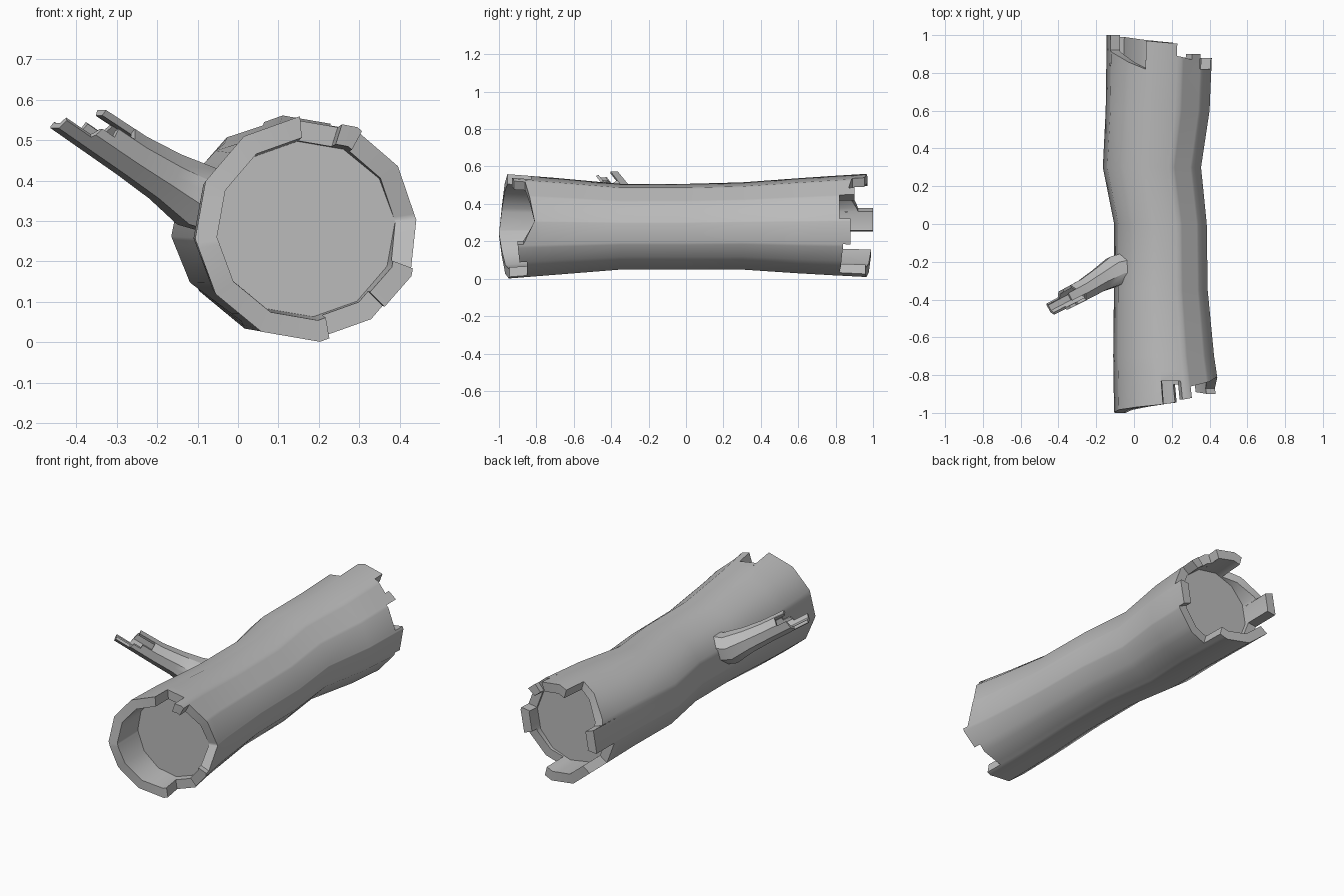
import bpy, bmesh, math
from mathutils import Vector

cube = bpy.data.objects.get("Cube")
if cube:
    bpy.data.objects.remove(cube)

grey = bpy.data.materials.new("weathered_grey")
grey.use_nodes = True
colour = (0.5, 0.5, 0.5, 1)
grey.diffuse_color = colour
grey.node_tree.nodes["Principled BSDF"].inputs["Base Color"].default_value = colour


def sample(rows, t):
    """Interpolate a table whose first column is the position."""
    t = min(max(t, rows[0][0]), rows[-1][0])
    for a, b in zip(rows, rows[1:]):
        if t <= b[0]:
            k = (t - a[0]) / (b[0] - a[0])
            return [p + (q - p) * k for p, q in zip(a[1:], b[1:])]


def facet(angle, sides, offset):
    """Unit direction on a regular polygon's outline."""
    step = 360 / sides
    local = (angle - offset) % step - step / 2
    r = math.cos(math.radians(step / 2)) / math.cos(math.radians(local))
    a = math.radians(angle)
    return r * math.cos(a), r * math.sin(a)


def ragged_tube(name, place, sides, offset, stations, ends):
    """Closed tube; each end is (cap position, list of rim pieces) or None.
    A rim piece is (start angle, end angle, start position, end position)."""
    angles = {round((offset + i * 360 / sides) % 360, 3) for i in range(sides)}
    for end in ends:
        if end:
            angles |= {round(p[i] % 360, 3) for p in end[1] for i in (0, 1)}
    angles = sorted(angles)
    spans = list(zip(angles, angles[1:] + [angles[0] + 360]))
    bm = bmesh.new()

    def face(*points):
        bm.faces.new([bm.verts.new(p) for p in points])

    # outer bark
    for s, t in zip(stations, stations[1:]):
        for a, b in spans:
            face(place(a, s, 1), place(b, s, 1), place(b, t, 1), place(a, t, 1))

    for base, end in zip((stations[0], stations[-1]), ends):
        if not end:
            face(*[place(a, base, 1) for a in angles])
            continue
        cap, pieces = end
        inner = 0.81 if sides > 8 else 0.72

        def extent(a, mid):
            for a0, a1, e0, e1 in pieces:
                if (mid - a0) % 360 < a1 - a0:
                    d = (mid - a0) % 360 + (a - mid)
                    return e0 + (e1 - e0) * d / (a1 - a0)

        # recessed end face
        face(*[place(a, cap, inner) for a in angles])
        lengths = []
        for a, b in spans:
            m = (a + b) / 2
            ea, eb = extent(a, m), extent(b, m)
            lengths.append((ea, eb))
            oa, ob = place(a, ea, 1), place(b, eb, 1)
            ia, ib = place(a, ea, inner), place(b, eb, inner)
            face(place(a, base, 1), place(b, base, 1), ob, oa)
            face(oa, ob, ib, ia)
            face(ia, ib, place(b, cap, inner), place(a, cap, inner))
        # tooth sides
        for i, (a, b) in enumerate(spans):
            e, f = lengths[i - 1][1], lengths[i][0]
            if abs(e - f) > 0.002:
                face(place(a, e, 1), place(a, f, 1), place(a, f, inner), place(a, e, inner))

    bmesh.ops.remove_doubles(bm, verts=bm.verts, dist=0.0002)
    bmesh.ops.recalc_face_normals(bm, faces=bm.faces)
    mesh = bpy.data.meshes.new(name)
    bm.to_mesh(mesh)
    bm.free()
    mesh.materials.append(grey)
    obj = bpy.data.objects.new(name, mesh)
    bpy.context.collection.objects.link(obj)
    bpy.ops.object.select_all(action='DESELECT')
    obj.select_set(True)
    bpy.context.view_layer.objects.active = obj
    bpy.ops.object.shade_smooth_by_angle(angle=math.radians(42))


# Trunk: y, centre x, centre z, half width, half height
trunk = [(-0.95, 0.178, 0.28, 0.285, 0.28), (-0.7, 0.157, 0.28, 0.268, 0.26),
         (-0.35, 0.142, 0.278, 0.249, 0.23), (0, 0.14, 0.278, 0.246, 0.23),
         (0.3, 0.095, 0.282, 0.261, 0.234), (0.6, 0.125, 0.283, 0.276, 0.255),
         (0.95, 0.135, 0.285, 0.281, 0.277)]


def trunk_point(angle, y, scale):
    x, z, w, h = sample(trunk, y)
    c, s = facet(angle, 12, 5)
    return Vector((x + c * w * scale, y, z + s * h * scale))


front_rim = [(-80, -46, -0.85, -0.85), (-46, -21, -0.89, -0.9), (-21, 6, -0.87, -0.81),
             (6, 62, -0.81, -0.86), (62, 73, -0.92, -0.93), (73, 95, -0.83, -0.83),
             (95, 190, -0.955, -1), (190, 280, -1, -0.945)]
back_rim = [(-75, -22, 0.82, 0.84), (-22, 8, 0.88, 0.88), (8, 38, 0.82, 0.82),
            (38, 50, 0.9, 0.9), (50, 70, 0.87, 0.89), (70, 105, 0.955, 0.97),
            (105, 160, 0.82, 0.92), (160, 187, 1, 1), (187, 215, 0.84, 0.84),
            (215, 285, 0.99, 0.96)]
ragged_tube("trunk", trunk_point, 12, 5, [-0.78, -0.7, -0.35, 0, 0.3, 0.6, 0.78],
            [(-0.81, front_rim), (0.81, back_rim)])

# Branch: distance toward -x, centre y, centre z, radius
branch = [(0, -0.235, 0.345, 0.1), (0.1, -0.25, 0.36, 0.086), (0.18, -0.295, 0.41, 0.068),
          (0.26, -0.345, 0.46, 0.06), (0.43, -0.435, 0.575, 0.057)]
along = Vector((-0.8, -0.42, 0.52)).normalized()
side = along.cross(Vector((0, 0, 1))).normalized()
up = side.cross(along)


def branch_point(angle, t, scale):
    y, z, r = sample(branch, t)
    c, s = facet(angle, 8, 22.5)
    return Vector((-t, y, z)) + (side * c + up * s) * r * scale


branch_rim = [(-60, 20, 0.37, 0.36), (20, 65, 0.32, 0.32), (65, 112, 0.36, 0.36),
              (112, 155, 0.29, 0.29), (155, 180, 0.33, 0.33), (180, 215, 0.36, 0.37),
              (215, 300, 0.43, 0.43)]
ragged_tube("branch", branch_point, 8, 22.5, [0, 0.1, 0.18, 0.26],
            [None, (0.27, branch_rim)])
